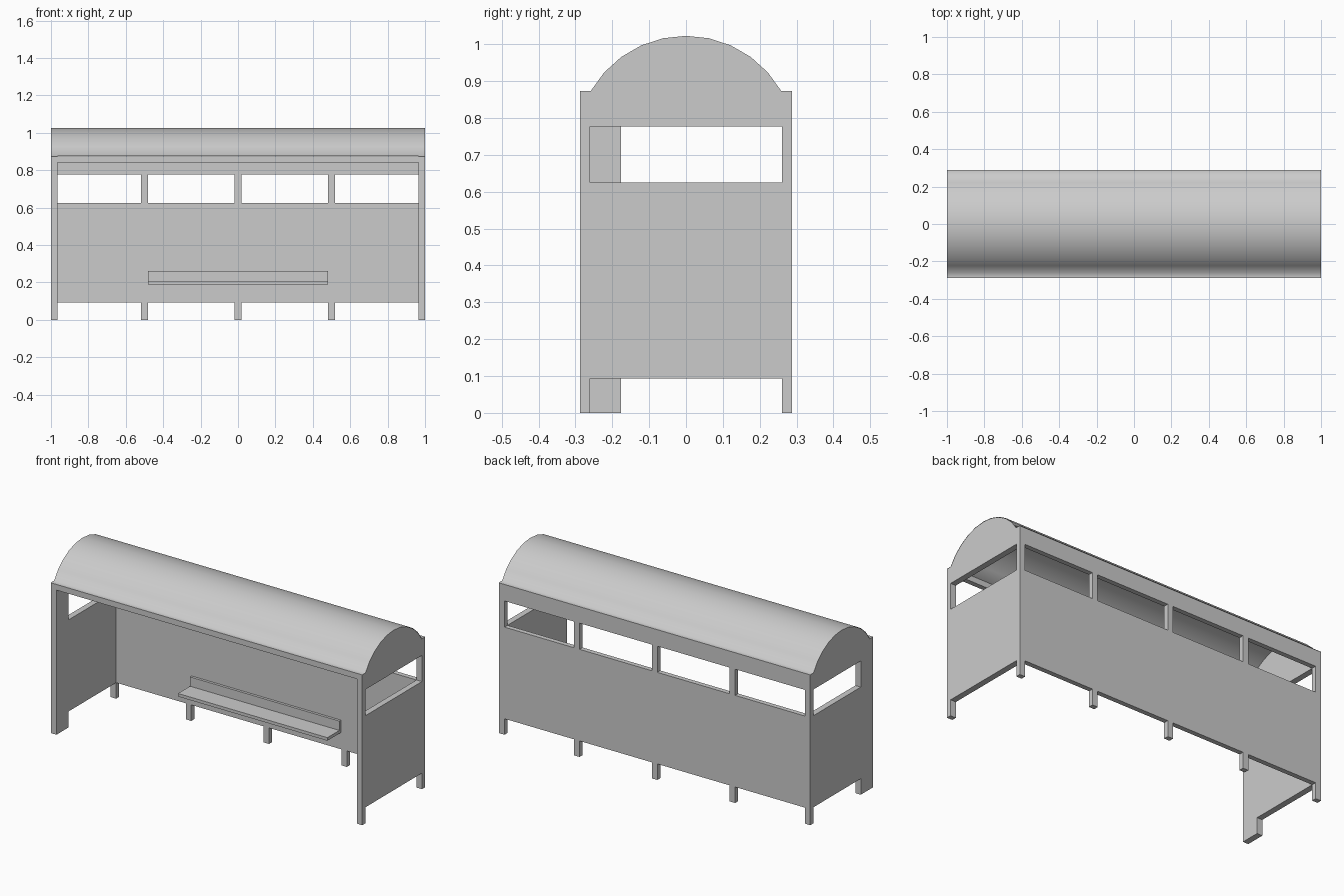
import bpy, bmesh, math

if "Cube" in bpy.data.objects:
    bpy.data.objects.remove(bpy.data.objects["Cube"])

H, D, T = 0.875, 0.288, 0.035      # eave height, half depth, end-wall thickness
INNER = 0.26                       # inner face of front and back framing


def make(name, verts, faces):
    me = bpy.data.meshes.new(name)
    me.from_pydata(verts, [], faces)
    bm = bmesh.new()
    bm.from_mesh(me)
    bmesh.ops.recalc_face_normals(bm, faces=bm.faces)
    bm.to_mesh(me)
    bm.free()
    ob = bpy.data.objects.new(name, me)
    bpy.context.collection.objects.link(ob)
    return ob


def prism(name, profile, x0, x1):
    """Extrude a (y, z) outline along x."""
    n = len(profile)
    verts = [(x, y, z) for x in (x0, x1) for y, z in profile]
    faces = [tuple(range(n)), tuple(range(n, 2 * n))]
    faces += [(i, (i + 1) % n, n + (i + 1) % n, n + i) for i in range(n)]
    return make(name, verts, faces)


def box(name, x, y, z):
    return prism(name, [(y[0], z[0]), (y[1], z[0]), (y[1], z[1]), (y[0], z[1])], *x)


def cut(ob, x, y, z):
    cutter = box(ob.name + "_cutter", x, y, z)
    mod = ob.modifiers.new("opening", 'BOOLEAN')
    mod.operation = 'DIFFERENCE'
    mod.solver = 'EXACT'
    mod.object = cutter
    bpy.context.view_layer.objects.active = ob
    bpy.ops.object.modifier_apply(modifier=mod.name)
    bpy.data.objects.remove(cutter, do_unlink=True)


def arch(radius):
    """Ten-sided 120 degree arc, front to back."""
    return [(radius * math.sin(math.radians(a)), 0.725 + radius * math.cos(math.radians(a)))
            for a in range(-60, 61, 12)]


# End walls with gables; the left one has a wider front post
for name, x0, x1, front in (("left_wall", -1, -1 + T, -0.176), ("right_wall", 1 - T, 1, -INNER)):
    top = H - 0.002
    outline = [(-D, 0), (front, 0), (front, 0.093), (INNER, 0.093), (INNER, 0), (D, 0), (D, top)]
    outline += [(y, max(z, top)) for y, z in reversed(arch(0.298))] + [(-D, top)]
    wall = prism(name, outline, x0, x1)
    cut(wall, (x0 - 0.1, x1 + 0.1), (front, INNER), (0.625, 0.777))

# Back wall with four bays of windows and feet
back = box("back_wall", (-1 + T, 1 - T), (INNER, D), (0, H - 0.002))
edges = [-1 + T / 2, -0.5, 0, 0.5, 1 - T / 2]
for i, (a, b) in enumerate(zip(edges, edges[1:])):
    lo = a + T / 2 - (0.05 if i == 0 else 0)
    hi = b - T / 2 + (0.05 if i == 3 else 0)
    for z in ((-0.1, 0.093), (0.625, 0.777)):
        cut(back, (lo, hi), (0.2, 0.4), z)

# Front beam under the roof edge
box("front_beam", (-1 + T, 1 - T), (-D, -INNER), (0.84, H - 0.002))

# Smooth barrel roof sheet with flat eaves
section = [(-D, H)] + arch(0.3) + [(D, H)]
n = len(section)
roof = make("roof", [(x, y, z) for x in (-1, 1) for y, z in section],
            [(i, n + i, n + i + 1, i + 1) for i in range(n - 1)])
roof.data.shade_smooth()
if roof.data.polygons[n // 2].normal.z < 0:
    roof.data.flip_normals()

# Bench: L-shaped seat with a low back rail
prism("bench", [(0.135, 0.19), (INNER, 0.19), (INNER, 0.262), (0.245, 0.262),
                (0.245, 0.208), (0.135, 0.208)], -0.48, 0.48)
